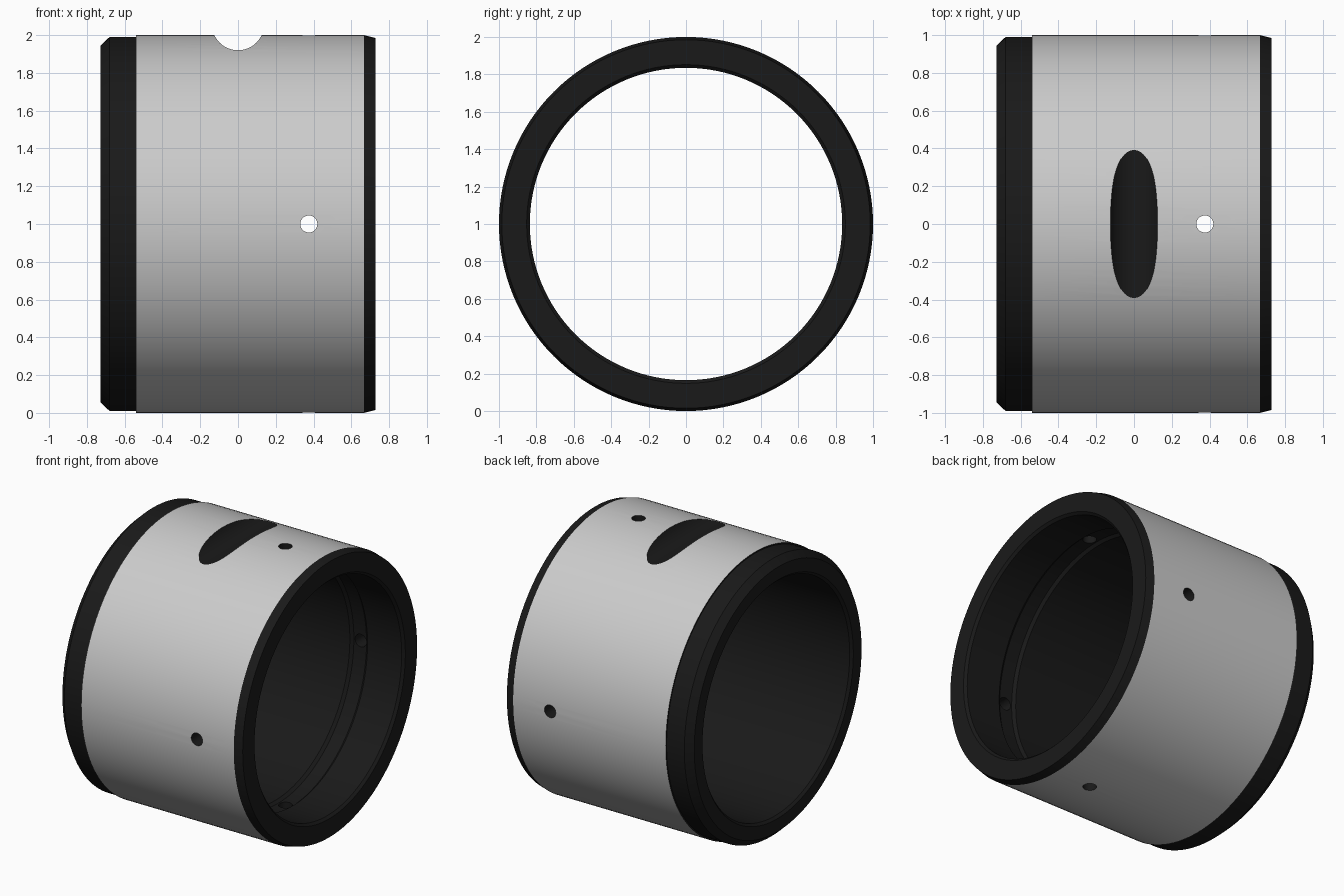
import bpy, bmesh
from math import pi, sin, cos, radians

if "Cube" in bpy.data.objects:
    bpy.data.objects.remove(bpy.data.objects["Cube"])

SEG = 128
black = bpy.data.materials.new("black")
black.diffuse_color = (0.01, 0.01, 0.01, 1)
black.use_nodes = True
black.node_tree.nodes["Principled BSDF"].inputs["Base Color"].default_value = black.diffuse_color
plain = bpy.data.materials.new("plain")

# Closed wall section (x, radius), turned around the x axis; edge 3 is the grey outer face
section = [(-0.727, 0.945), (-0.68, 0.99), (-0.54, 0.99), (-0.54, 1.0), (0.667, 1.0),
           (0.727, 0.985), (0.727, 0.852), (0.71, 0.835),
           (0.44, 0.835), (0.42, 0.852), (0.32, 0.852), (0.30, 0.835),
           (-0.71, 0.835), (-0.727, 0.852)]
bm = bmesh.new()
rings = []
for i in range(SEG):
    a = 2 * pi * i / SEG
    rings.append([bm.verts.new((x, r * sin(a), 1 + r * cos(a))) for x, r in section])
n = len(section)
for i in range(SEG):
    p, q = rings[i], rings[(i + 1) % SEG]
    for j in range(n):
        k = (j + 1) % n
        bm.faces.new((p[j], p[k], q[k], q[j])).material_index = 1 if j == 3 else 0
bmesh.ops.recalc_face_normals(bm, faces=bm.faces)
mesh = bpy.data.meshes.new("bush_core")
bm.to_mesh(mesh)
bm.free()
mesh.materials.append(black)
mesh.materials.append(plain)
core = bpy.data.objects.new("bush_core", mesh)
bpy.context.collection.objects.link(core)


def select(ob):
    bpy.ops.object.select_all(action='DESELECT')
    ob.select_set(True)
    bpy.context.view_layer.objects.active = ob


def drill(radius, depth, loc, rot, sides):
    """Cut a round hole whose walls come out black."""
    bpy.ops.mesh.primitive_cylinder_add(vertices=sides, radius=radius, depth=depth,
                                        location=loc, rotation=rot)
    cutter = bpy.context.object
    cutter.name = "cutter"
    cutter.hide_render = True
    cutter.data.materials.append(black)
    mod = core.modifiers.new("cut", 'BOOLEAN')
    mod.operation = 'DIFFERENCE'
    mod.solver = 'EXACT'
    mod.material_mode = 'TRANSFER'
    mod.object = cutter
    select(core)
    bpy.ops.object.modifier_apply(modifier=mod.name)
    bpy.data.objects.remove(cutter)


# Scooped slot across the top
drill(0.138, 2.0, (0, 0, 2.058), (pi / 2, 0, 0), 80)

# Four radial oil holes
for s in (-1, 1):
    drill(0.045, 0.5, (0.375, s * 0.95, 1), (pi / 2, 0, 0), 48)
    drill(0.045, 0.5, (0.375, 0, 1 + s * 0.95), (0, 0, 0), 48)

# Smooth turned surfaces with crisp edges
select(core)
bpy.ops.object.shade_smooth_by_angle(angle=radians(10))

# Split off the plain grey outer sleeve
bpy.ops.object.mode_set(mode='EDIT')
bpy.ops.mesh.select_all(action='SELECT')
bpy.ops.mesh.separate(type='MATERIAL')
bpy.ops.object.mode_set(mode='OBJECT')
for ob in [o for o in bpy.data.objects if o.type == 'MESH']:
    slot = ob.data.polygons[0].material_index
    if ob.data.materials[slot] == plain:
        ob.name = "outer_sleeve"
        for p in ob.data.polygons:
            p.material_index = 0
        ob.data.materials.clear()
    else:
        ob.name = "bush_core"
